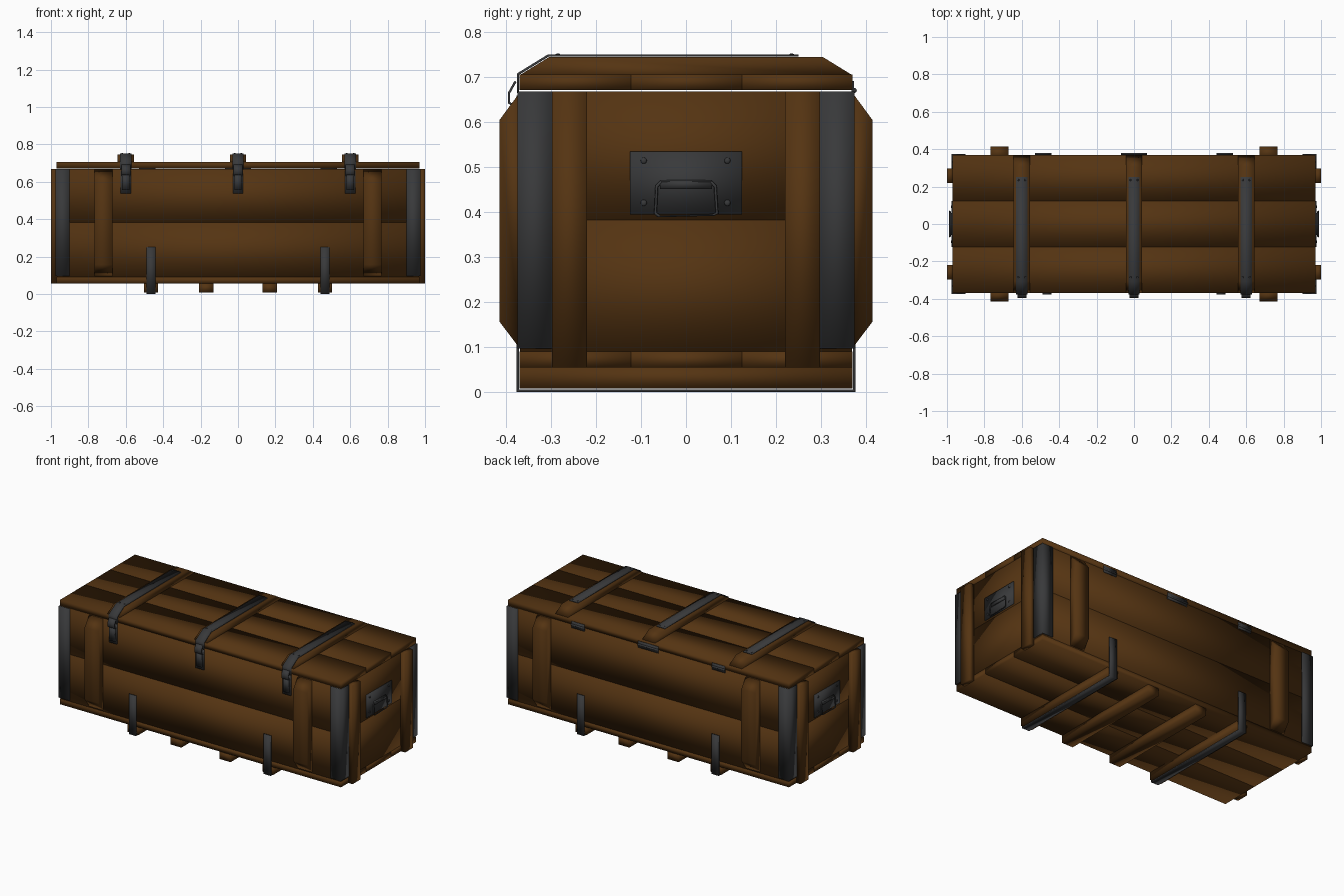
import bpy, bmesh, math
from mathutils import Vector

if "Cube" in bpy.data.objects:
    bpy.data.objects.remove(bpy.data.objects["Cube"])

def mat(name, rgb):
    m = bpy.data.materials.new(name)
    m.diffuse_color = (*rgb, 1)
    m.use_nodes = True
    m.node_tree.nodes["Principled BSDF"].inputs["Base Color"].default_value = m.diffuse_color
    return m

WOOD = mat("brown wood", (0.09, 0.034, 0.006))
METAL = mat("dark metal", (0.04, 0.041, 0.043))

def finish(name, bm, m, smooth=True):
    bmesh.ops.recalc_face_normals(bm, faces=bm.faces)
    me = bpy.data.meshes.new(name)
    bm.to_mesh(me)
    bm.free()
    me.materials.append(m)
    for p in me.polygons:
        p.use_smooth = smooth
    ob = bpy.data.objects.new(name, me)
    bpy.context.collection.objects.link(ob)
    return ob

def box(name, x0, x1, y0, y1, z0, z1, m=WOOD):
    bm = bmesh.new()
    bmesh.ops.create_cube(bm, size=1)
    for v in bm.verts:
        v.co = ((x0 + x1) / 2 + v.co.x * (x1 - x0),
                (y0 + y1) / 2 + v.co.y * (y1 - y0),
                (z0 + z1) / 2 + v.co.z * (z1 - z0))
    return finish(name, bm, m)

def prism(name, yz, x0, x1, m=WOOD):
    """Extrude a convex y-z outline along x."""
    bm = bmesh.new()
    a = [bm.verts.new((x0, y, z)) for y, z in yz]
    b = [bm.verts.new((x1, y, z)) for y, z in yz]
    bm.faces.new(a)
    bm.faces.new(b[::-1])
    for i in range(len(yz)):
        j = (i + 1) % len(yz)
        bm.faces.new((a[i], a[j], b[j], b[i]))
    return finish(name, bm, m)

def ribbon(name, pts, lo, hi, t, place, m=METAL):
    """Bent sheet of thickness t along a 2D path; place(u, v, w) gives xyz."""
    P = [Vector(p) for p in pts]
    dirs = [(q - p).normalized() for p, q in zip(P, P[1:])]
    nor = [Vector((-d.y, d.x)) for d in dirs]
    bm, rings = bmesh.new(), []
    for i, p in enumerate(P):
        n0, n1 = nor[max(i - 1, 0)], nor[min(i, len(nor) - 1)]
        mit = (n0 + n1) / (1 + n0.dot(n1))
        q = p + mit * t
        rings.append([bm.verts.new(place(*c, w))
                      for c, w in ((p, lo), (p, hi), (q, hi), (q, lo))])
    for a, b in zip(rings, rings[1:]):
        for k in range(4):
            l = (k + 1) % 4
            bm.faces.new((a[k], a[l], b[l], b[k]))
    bm.faces.new(rings[0])
    bm.faces.new(rings[-1][::-1])
    return finish(name, bm, m)

def along_x(u, v, w):
    return (w, u, v)

def along_z(u, v, w):
    return (u, v, w)

def rivet(name, loc, axis, r=0.007):
    bm = bmesh.new()
    bmesh.ops.create_uvsphere(bm, u_segments=10, v_segments=6, radius=r)
    for v in bm.verts:
        v.co[axis] *= 0.5
        v.co += Vector(loc)
    return finish(name, bm, METAL)

# floor and lid: three planks each
for i, (y0, y1) in enumerate(((-0.37, -0.122), (-0.122, 0.124), (0.124, 0.37))):
    box(f"floor_plank_{i}", -0.97, 0.97, y0, y1, 0.055, 0.09)
    box(f"lid_plank_{i}", -0.97, 0.97, y0, y1, 0.672, 0.706)

# walls: lower and upper plank on every side
for n, z0, z1 in (("lower", 0.09, 0.383), ("upper", 0.383, 0.669)):
    for s, side in ((-1, "front"), (1, "back")):
        box(f"{side}_wall_{n}", -0.968, 0.968, *sorted((s * 0.335, s * 0.369)), z0, z1)
    for s, side in ((-1, "left"), (1, "right")):
        box(f"{side}_wall_{n}", *sorted((s * 0.935, s * 0.969)), -0.3685, 0.3685, z0, z1)

# chamfered battens on front and back, plain battens on the ends
for sx in (-1, 1):
    for sy in (-1, 1):
        prism("side_batten", [(sy * 0.368, 0.669), (sy * 0.415, 0.605),
                              (sy * 0.415, 0.157), (sy * 0.368, 0.095)],
              sx * 0.72 - 0.048, sx * 0.72 + 0.048)
        box("end_batten", *sorted((sx * 0.968, sx * 1.0)),
            *sorted((sy * 0.22, sy * 0.298)), 0.055, 0.669)
        # angled metal corner guard
        ribbon("corner_guard", [(sx * 0.90, sy * 0.369), (sx * 0.969, sy * 0.369),
                                (sx * 0.969, sy * 0.298)],
               0.097, 0.669, 0.006 * sx * sy, along_z)

# skids under the floor, the outer two wrapped in metal
for x in (-0.465, -0.17, 0.17, 0.465):
    box("skid", x - 0.038, x + 0.038, -0.37, 0.37, 0.008, 0.056)
for x in (-0.465, 0.465):
    ribbon("skid_strap", [(-0.371, 0.25), (-0.371, 0.006), (0.371, 0.006), (0.371, 0.25)],
           x - 0.025, x + 0.025, -0.006, along_x)

# lid battens, straps and front latches
for x in (-0.6, 0, 0.6):
    prism("lid_batten", [(-0.37, 0.705), (-0.305, 0.745), (0.305, 0.745), (0.37, 0.705)],
          x - 0.044, x + 0.044)
    ribbon("lid_strap", [(-0.371, 0.665), (-0.371, 0.706), (-0.306, 0.746), (0.25, 0.746)],
           x - 0.03, x + 0.03, 0.005, along_x)
    box("latch_plate", x - 0.028, x + 0.028, -0.377, -0.368, 0.537, 0.66, METAL)
    box("latch_lever", x - 0.02, x + 0.02, -0.386, -0.376, 0.555, 0.645, METAL)
    ribbon("latch_hook", [(-0.376, 0.635), (-0.391, 0.645), (-0.391, 0.665), (-0.377, 0.69)],
           x - 0.024, x + 0.024, 0.005, along_x)
    for d in (-0.018, 0.018):
        rivet("strap_rivet", (x + d, -0.285, 0.751), 2, 0.005)
        rivet("strap_rivet", (x + d, 0.235, 0.751), 2, 0.005)

# back hinges, the middle one wider
for x, w in ((-0.485, 0.045), (0, 0.07), (0.485, 0.045)):
    box("hinge_plate", x - w, x + w, 0.368, 0.374, 0.652, 0.692, METAL)
    prism("hinge_barrel", [(0.374 + 0.006 * math.cos(a * math.pi / 4),
                            0.671 + 0.006 * math.sin(a * math.pi / 4)) for a in range(8)],
          x - w, x + w, METAL)

# end plates with rivets, clasp and hanging wire handle
for s in (-1, 1):
    box("handle_plate", *sorted((s * 0.966, s * 0.976)), -0.124, 0.124, 0.395, 0.535, METAL)
    box("handle_clasp", *sorted((s * 0.975, s * 0.984)), -0.058, 0.058, 0.452, 0.472, METAL)
    for y in (-0.094, 0.092):
        for z in (0.421, 0.515):
            rivet("plate_rivet", (s * 0.976, y, z), 0)
    loop = [(-0.055, 0.468), (0.055, 0.468), (0.065, 0.458), (0.069, 0.398),
            (0.06, 0.394), (-0.06, 0.391), (-0.068, 0.398), (-0.065, 0.458)]
    bm, rings = bmesh.new(), []
    for y, z in loop:
        r = Vector((0, y, z - 0.43)).normalized() * 0.0035
        c = Vector((s * (0.981 + (0.468 - z) * 0.06), y, z))
        rings.append([bm.verts.new(c + r * math.cos(k * math.pi / 3)
                      + Vector((0.0035 * math.sin(k * math.pi / 3), 0, 0))) for k in range(6)])
    for i, a in enumerate(rings):
        b = rings[(i + 1) % len(rings)]
        for k in range(6):
            bm.faces.new((a[k], a[(k + 1) % 6], b[(k + 1) % 6], b[k]))
    finish("wire_handle", bm, METAL)
